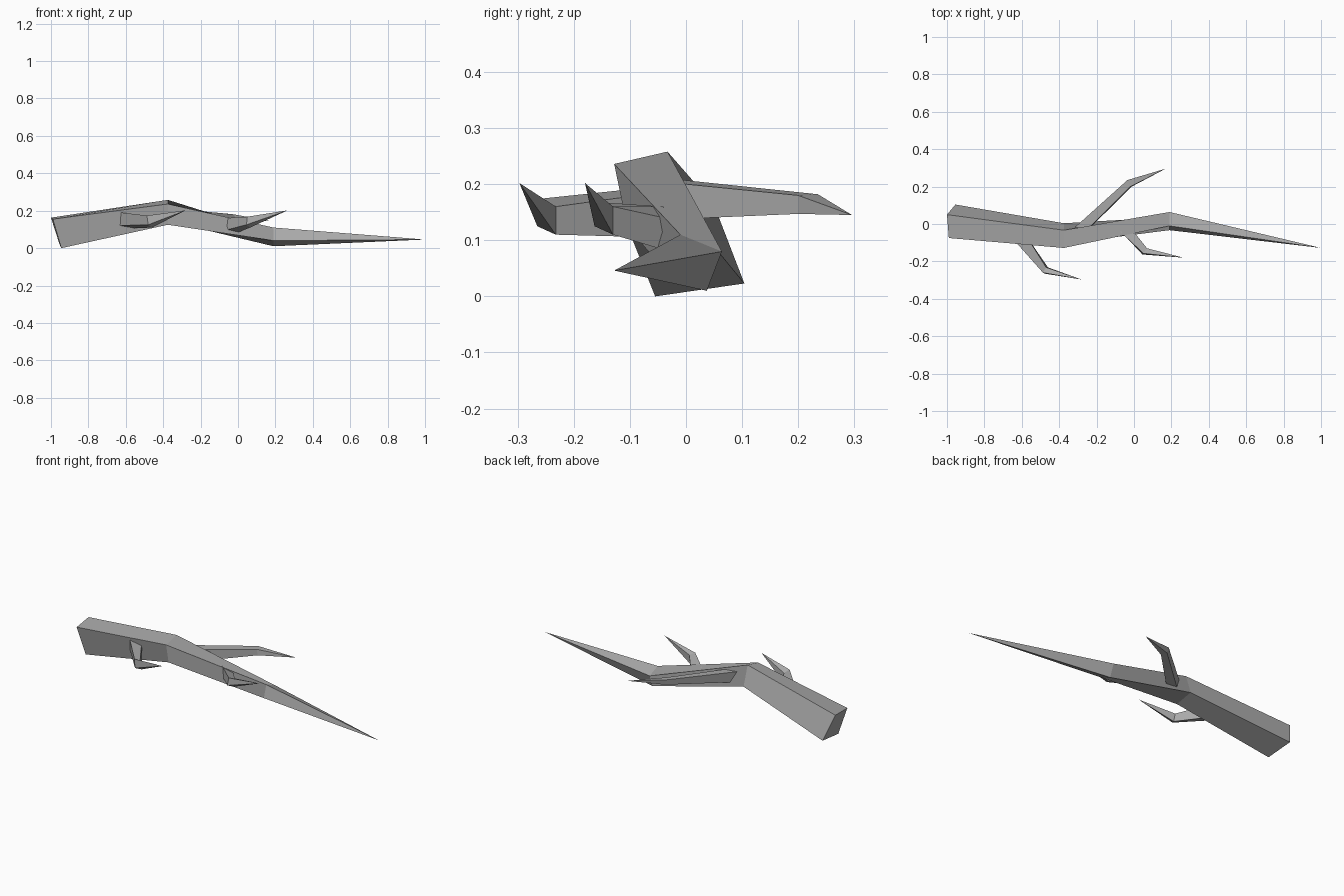
import bpy
import bmesh

cube = bpy.data.objects.get("Cube")
if cube:
    bpy.data.objects.remove(cube, do_unlink=True)

# Single dull bark colour
bark = bpy.data.materials.new("grey_bark")
bark.use_nodes = True
colour = (0.4, 0.4, 0.4, 1.0)
bark.diffuse_color = colour
bark.node_tree.nodes["Principled BSDF"].inputs["Base Color"].default_value = colour


def make_limb(name, sections, tip):
    """Loft four-sided sections along a limb and close it in a sharp tip."""
    mesh = bpy.data.meshes.new(name)
    bm = bmesh.new()
    rings = [[bm.verts.new(corner) for corner in section] for section in sections]
    point = bm.verts.new(tip)
    bm.faces.new(rings[0])
    for side in range(4):
        after = (side + 1) % 4
        for near, far in zip(rings, rings[1:]):
            bm.faces.new((near[side], near[after], far[after], far[side]))
        bm.faces.new((rings[-1][side], rings[-1][after], point))
    bmesh.ops.recalc_face_normals(bm, faces=bm.faces[:])
    bm.to_mesh(mesh)
    bm.free()
    mesh.materials.append(bark)
    limb = bpy.data.objects.new(name, mesh)
    bpy.context.collection.objects.link(limb)
    return limb


# Main stem: cut end, upper bend, lower bend, tip
cut_end = [(-.99, -.075, .155), (-1, .05, .163), (-.955, .104, .023), (-.945, -.055, 0)]
upper_bend = [(-.375, -.128, .236), (-.375, -.033, .258), (-.375, .004, .145), (-.375, -.105, .125)]
lower_bend = [(.19, -.01, .11), (.19, .064, .08), (.19, .037, .01), (.19, -.033, .04)]
make_limb("main_stem", [cut_end, upper_bend, lower_bend], (1, -.128, .046))

# Back twig, rooted just behind the upper bend
back_root = [(-.33, -.03, .21), (-.25, -.03, .203), (-.245, -.03, .137), (-.32, -.03, .145)]
back_elbow = [(-.035, .235, .182), (-.02, .2, .18), (-.012, .2, .147), (-.028, .23, .15)]
make_limb("back_twig", [back_root, back_elbow], (.17, .296, .145))

# Front twig near the cut end
front_root = [(-.585, -.05, .185), (-.585, -.05, .105), (-.66, -.06, .12), (-.665, -.06, .195)]
front_elbow = [(-.47, -.232, .16), (-.46, -.232, .11), (-.48, -.265, .125), (-.487, -.26, .174)]
make_limb("front_twig", [front_root, front_elbow], (-.28, -.297, .202))

# Small front twig near the lower bend
small_root = [(-.01, -.03, .138), (-.01, -.03, .08), (-.07, -.04, .095), (-.075, -.04, .16)]
small_elbow = [(.07, -.13, .16), (.065, -.13, .11), (.045, -.163, .125), (.05, -.157, .168)]
make_limb("small_twig", [small_root, small_elbow], (.265, -.18, .202))
